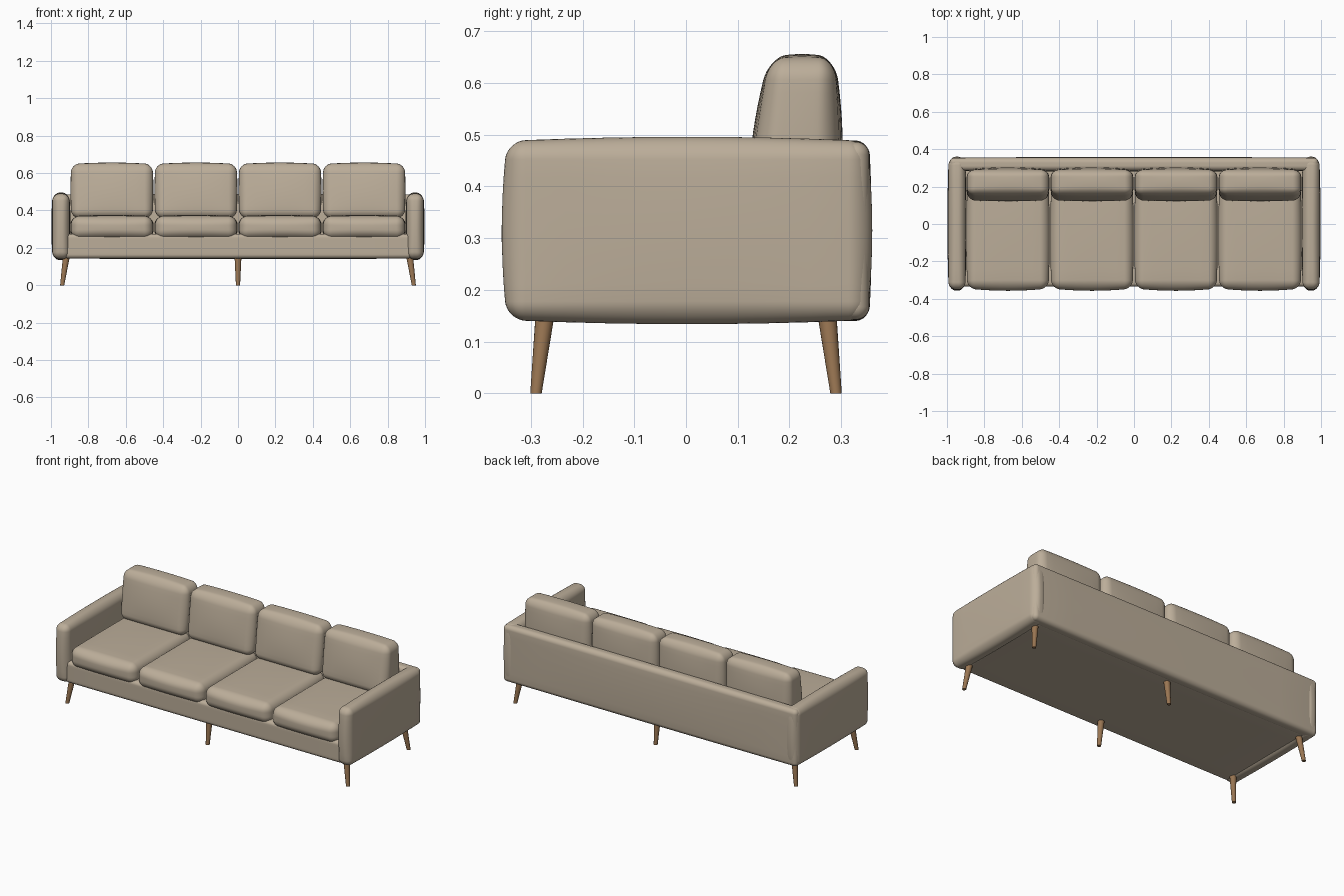
import bpy, bmesh, math
from mathutils import Vector

if "Cube" in bpy.data.objects:
    bpy.data.objects.remove(bpy.data.objects["Cube"])


def material(name, rgb):
    m = bpy.data.materials.new(name)
    m.diffuse_color = (*rgb, 1)
    m.use_nodes = True
    m.node_tree.nodes["Principled BSDF"].inputs["Base Color"].default_value = m.diffuse_color
    return m


FABRIC = material("beige fabric", (0.50, 0.42, 0.32))
WOOD = material("brown wood", (0.32, 0.18, 0.085))


def finish(bm, name, mat):
    bmesh.ops.recalc_face_normals(bm, faces=bm.faces)
    me = bpy.data.meshes.new(name)
    bm.to_mesh(me)
    bm.free()
    me.materials.append(mat)
    ob = bpy.data.objects.new(name, me)
    bpy.context.collection.objects.link(ob)
    return ob


def padded_box(name, lo, hi, r, bulge=(0, 0, 0), warp=None, n=16, k=4):
    """Rounded box with softly bulging sides; warp reshapes each point."""
    lo, hi = Vector(lo), Vector(hi)
    mid, half = (lo + hi) / 2, (hi - lo) / 2
    bm = bmesh.new()
    bmesh.ops.create_cube(bm, size=1)
    bmesh.ops.subdivide_edges(bm, edges=bm.edges[:], cuts=n - 1, use_grid_fill=True)
    for v in bm.verts:
        p, off = Vector(), Vector()
        for a in range(3):
            i = round((v.co[a] + 0.5) * n) - n // 2
            flat = n // 2 - k
            inner = half[a] - r
            p[a] = inner * max(-1, min(1, i / flat))
            over = max(0, abs(i) - flat) / k
            off[a] = math.copysign(math.tan(over * math.pi / 4), i)
        p += off.normalized() * r
        u = [p[a] / half[a] for a in range(3)]
        for a in range(3):
            b, c = (a + 1) % 3, (a + 2) % 3
            p[a] += bulge[a] * u[a] * (1 - u[b] ** 2) * (1 - u[c] ** 2)
        p += mid
        v.co = warp(p) if warp else p
    for f in bm.faces:
        f.smooth = True
    return finish(bm, name, FABRIC)


# Frame: base, back and two arms
padded_box("base", (-0.93, -0.335, 0.143), (0.93, 0.32, 0.275), 0.022)
padded_box("back", (-0.985, 0.285, 0.143), (0.985, 0.354, 0.486), 0.025, (0, 0.005, 0.003))
for s, side in ((-1, "left"), (1, "right")):
    x0, x1 = sorted((s * 0.902, s * 0.991))
    padded_box(side + "_arm", (x0, -0.346, 0.142), (x1, 0.350, 0.488), 0.036,
               (0.007, 0.01, 0.008))


# Back cushions lean back and get thinner towards the top
def lean(p):
    t = (p.z - 0.36) / 0.288
    front, rear = 0.122 + 0.038 * t, 0.294 - 0.006 * t
    w = (p.y - 0.12) / 0.17
    return Vector((p.x, front + (rear - front) * w, p.z))


for i in range(4):
    x = -0.674 + 0.4493 * i
    padded_box(f"seat_cushion_{i + 1}", (x - 0.217, -0.345, 0.248), (x + 0.217, 0.22, 0.370),
               0.045, (0.006, 0.012, 0.006))
    padded_box(f"back_cushion_{i + 1}", (x - 0.216, 0.12, 0.36), (x + 0.216, 0.29, 0.648),
               0.042, (0.006, 0.013, 0.008), lean)


# Six tapered, splayed legs
H = 0.165
for sx, xn in ((-1, "left"), (0, "middle"), (1, "right")):
    for sy, yn in ((-1, "front"), (1, "back")):
        bm = bmesh.new()
        bmesh.ops.create_cone(bm, cap_ends=True, segments=20, radius1=0.011,
                              radius2=0.019, depth=H)
        for v in bm.verts:
            t = v.co.z / H + 0.5
            v.co.x += sx * (0.940 - 0.024 * t)
            v.co.y += sy * (0.290 - 0.019 * t)
            v.co.z += H / 2
        for f in bm.faces:
            f.smooth = len(f.verts) == 4
        for e in bm.edges:
            e.smooth = all(f.smooth for f in e.link_faces)
        finish(bm, f"{yn}_{xn}_leg", WOOD)
